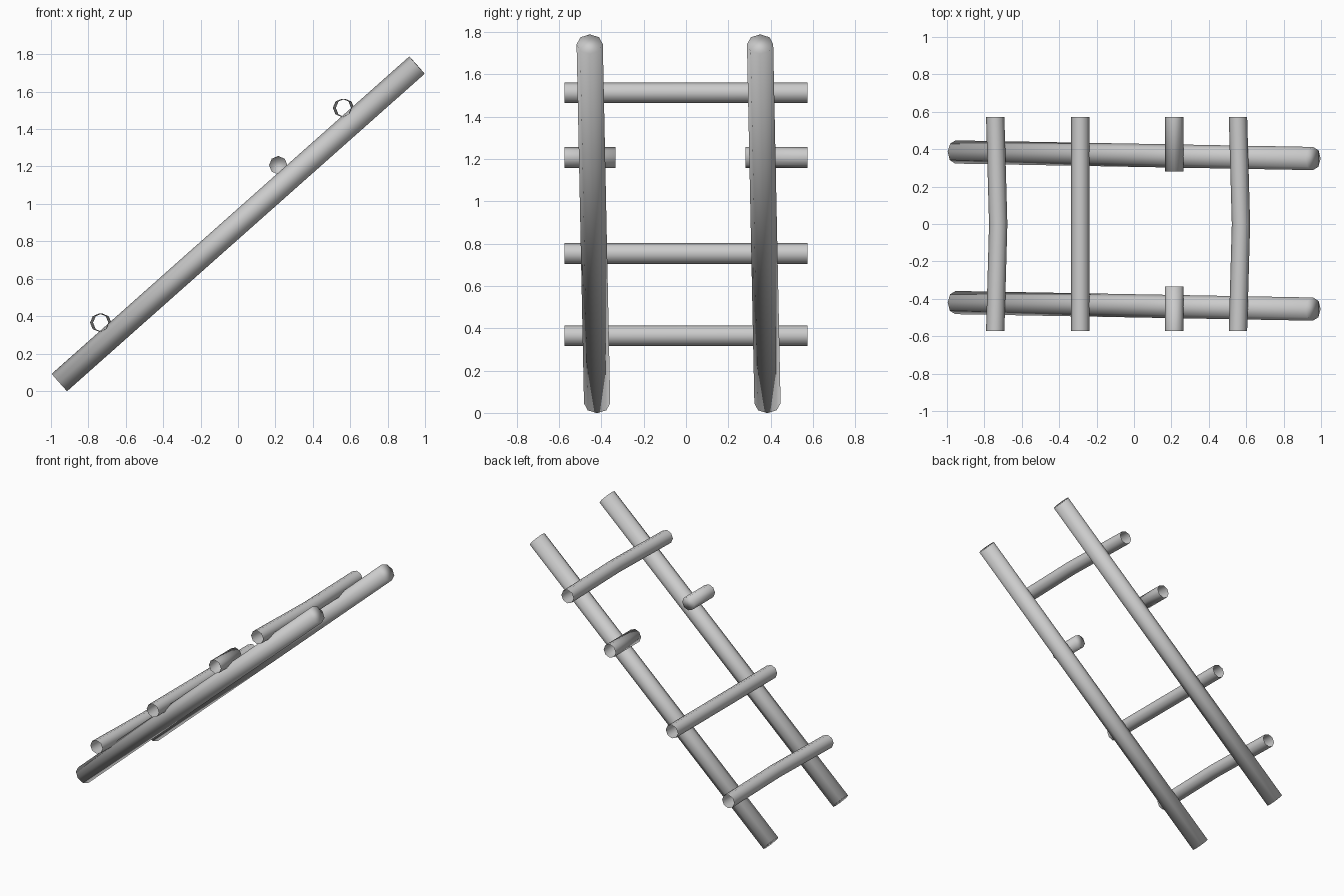
import bpy, bmesh, math
from mathutils import Vector

if "Cube" in bpy.data.objects:
    bpy.data.objects.remove(bpy.data.objects["Cube"], do_unlink=True)

grey = bpy.data.materials.new("plain_grey")
grey.use_nodes = True
colour = (0.6, 0.6, 0.6, 1)
grey.diffuse_color = colour
grey.node_tree.nodes["Principled BSDF"].inputs["Base Color"].default_value = colour

SIDES = 8


def tube(name, path, radius, cap_start=False, cap_end=False):
    """Sweep an octagon along a path, with optional end caps."""
    path = [Vector(p) for p in path]
    along = (path[-1] - path[0]).normalized()
    across = along.cross(Vector((0, 0, 1))).normalized()
    up = across.cross(along)
    bm = bmesh.new()
    rings = []
    for p in path:
        ring = []
        for i in range(SIDES):
            a = math.tau * i / SIDES
            ring.append(bm.verts.new(p + radius * (math.cos(a) * up + math.sin(a) * across)))
        rings.append(ring)
    for r, s in zip(rings, rings[1:]):
        for i in range(SIDES):
            j = (i + 1) % SIDES
            bm.faces.new((r[i], r[j], s[j], s[i]))
    if cap_start:
        bm.faces.new(rings[0][::-1])
    if cap_end:
        bm.faces.new(rings[-1])
    bmesh.ops.recalc_face_normals(bm, faces=bm.faces)
    for f in bm.faces:
        f.smooth = True
    mesh = bpy.data.meshes.new(name)
    bm.to_mesh(mesh)
    bm.free()
    mesh.materials.append(grey)
    obj = bpy.data.objects.new(name, mesh)
    bpy.context.collection.objects.link(obj)
    return obj


# Leaning side rails, closed at both ends
for name, y_low, y_high in (("front_rail", -0.42, -0.455), ("back_rail", 0.385, 0.35)):
    tube(name, [(-0.955, y_low, 0.045), (0.957, y_high, 1.742)], 0.062, True, True)

# Whole rungs: open tubes, two of them bowed in the middle
END, RUNG = 0.573, 0.049
for name, x, z, bow in (("lower_rung", -0.742, 0.365, 0.016),
                        ("middle_rung", -0.287, 0.753, 0),
                        ("upper_rung", 0.556, 1.513, 0.016)):
    tube(name, [(x, -END, z), (x + bow, 0, z), (x, END, z)], RUNG)

# Snapped rung: two stubs, closed at the broken ends
for name, y_out, y_in in (("front_broken_rung", -END, -0.333), ("back_broken_rung", END, 0.28)):
    tube(name, [(0.215, y_out, 1.207), (0.215, y_in, 1.207)], RUNG, cap_end=True)
